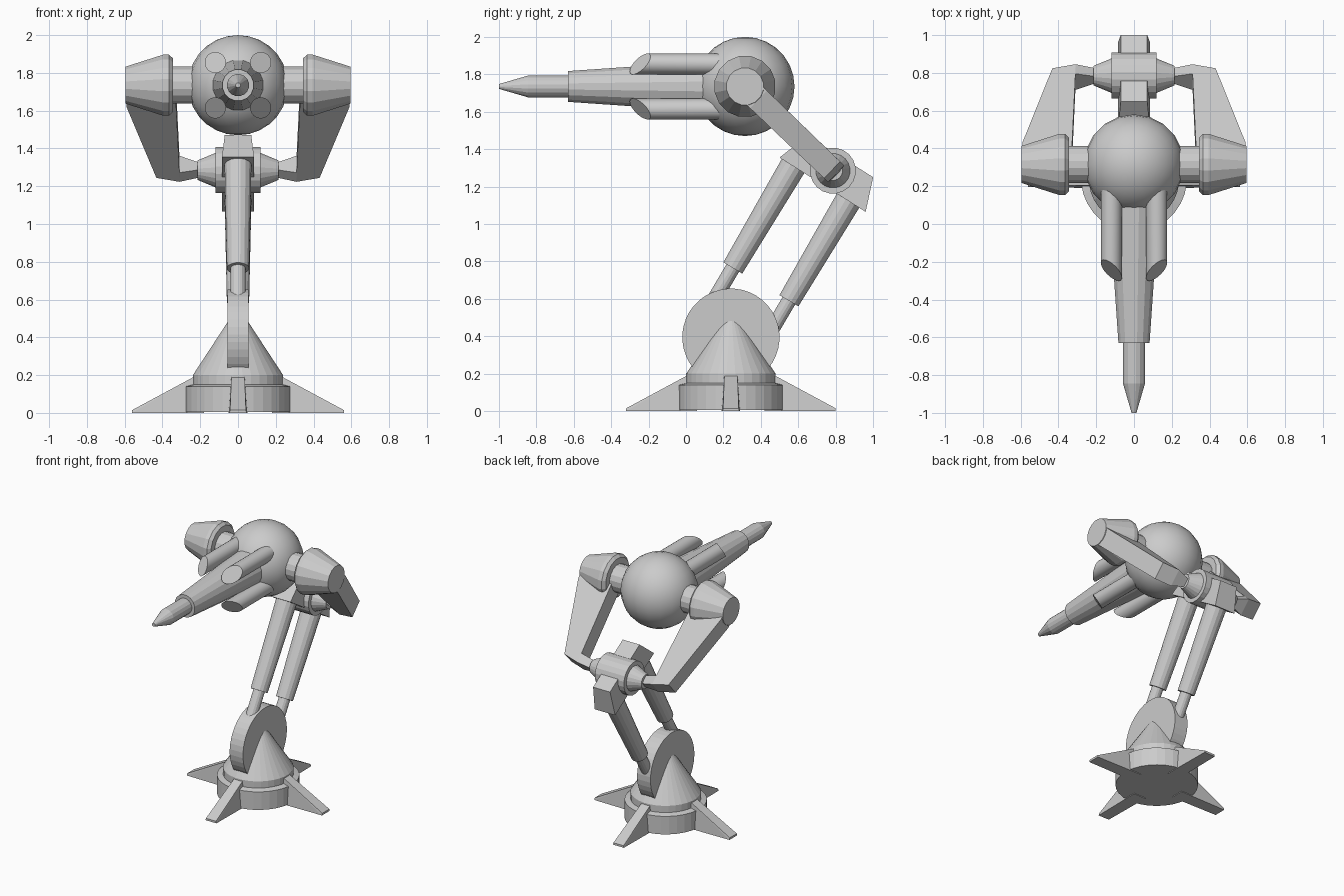
import bpy, bmesh, math
from mathutils import Vector

if "Cube" in bpy.data.objects:
    bpy.data.objects.remove(bpy.data.objects["Cube"])

grey = bpy.data.materials.new("metal_grey")
grey.diffuse_color = (0.6, 0.6, 0.6, 1)
grey.use_nodes = True
grey.node_tree.nodes["Principled BSDF"].inputs["Base Color"].default_value = grey.diffuse_color


def finish(name, bm, smooth=None):
    bmesh.ops.recalc_face_normals(bm, faces=bm.faces)
    me = bpy.data.meshes.new(name)
    bm.to_mesh(me)
    bm.free()
    me.materials.append(grey)
    ob = bpy.data.objects.new(name, me)
    bpy.context.collection.objects.link(ob)
    if smooth:
        bpy.context.view_layer.objects.active = ob
        ob.select_set(True)
        bpy.ops.object.shade_smooth_by_angle(angle=math.radians(smooth))
        ob.select_set(False)
    return ob


def lathe(name, origin, axis, profile, sides=16, smooth=None, skew=None):
    """Turn (distance, radius) pairs around an axis; skew may move each vertex."""
    bm = bmesh.new()
    rot = Vector(axis).to_track_quat('Z', 'Y')
    rings = []
    for i, (d, r) in enumerate(profile):
        ring = []
        for k in range(sides):
            a = 2 * math.pi * (k + 0.5) / sides
            p = Vector(origin) + rot @ Vector((r * math.cos(a), r * math.sin(a), d))
            ring.append(bm.verts.new(skew(i, p) if skew else p))
        rings.append(ring)
    for a, b in zip(rings, rings[1:]):
        for k in range(sides):
            n = (k + 1) % sides
            bm.faces.new((a[k], a[n], b[n], b[k]))
    bm.faces.new(rings[0])
    bm.faces.new(rings[-1])
    return finish(name, bm, smooth)


def hull(name, points):
    bm = bmesh.new()
    for p in points:
        bm.verts.new(p)
    res = bmesh.ops.convex_hull(bm, input=bm.verts)
    bmesh.ops.dissolve_limit(bm, angle_limit=0.01, verts=bm.verts, edges=bm.edges)
    return finish(name, bm)


BASE_Y = 0.24
HEAD = Vector((0, 0.315, 1.735))
HUB = Vector((0, 0.785, 1.285))

# Base drum, collar and cone
lathe("base", (0, BASE_Y, 0), (0, 0, 1),
      [(0.005, 0.28), (0.14, 0.28), (0.15, 0.24), (0.2, 0.24), (0.56, 0.003)], 32)

# Four splayed feet
for k in range(4):
    c, s = math.cos(k * math.pi / 2), math.sin(k * math.pi / 2)
    pts = []
    for r, z, w in [(0.18, 0, 0.05), (0.56, 0, 0.045), (0.56, 0.015, 0.042),
                    (0.29, 0.14, 0.036), (0.235, 0.19, 0.035), (0.18, 0.19, 0.035)]:
        pts += [(r * c - w * t * s, BASE_Y + r * s + w * t * c, z) for t in (-1, 1)]
    hull(f"foot_{k + 1}", pts)

# Upright pivot disc
lathe("pivot_disc", (-0.055, BASE_Y, 0.395), (1, 0, 0), [(0, 0.26), (0.11, 0.26)], 40)

# Two parallel pistons: thin rod and thick tapered sleeve
slope = Vector((0, 0.325, 0.55)).normalized()
for name, y, z in [("front", 0.25, 0.765), ("rear", 0.55, 0.59)]:
    lathe(name + "_piston_rod", (0, y, z), slope, [(-0.32, 0.04), (0.02, 0.04)], 16)
    lathe(name + "_piston_sleeve", (0, y, z), slope, [(0, 0.06), (0.66, 0.073)], 16)

# Trapezoid cross block joining the pistons
hull("cross_block", [(w * t, y, z) for t in (-1, 1) for w, y, z in
                     [(0.085, 0.50, 1.355), (0.085, 0.96, 1.065),
                      (0.07, 1.0, 1.25), (0.07, 0.649, 1.472)]])

# Elbow hub with tapered ends
lathe("elbow_hub", HUB, (1, 0, 0),
      [(-0.215, 0.052), (-0.12, 0.092), (-0.12, 0.123), (0.12, 0.123),
       (0.12, 0.092), (0.215, 0.052)], 20)

# Arms and shoulder pods on both sides
along = (HUB - HEAD).normalized()
across = Vector((0, -along.z, along.y))
for side, label in [(1, "right"), (-1, "left")]:
    def bar(name, pts):
        hull(name, [HEAD + Vector((side * x, 0, 0)) + along * t + across * (h * e)
                    for x, t, h in pts for e in (-1, 1)])
    bar(label + "_arm", [(0.33, 0.02, 0.065), (0.593, 0.04, 0.065), (0.59, 0.1, 0.065),
                         (0.432, 0.645, 0.062), (0.31, 0.675, 0.062), (0.31, 0.605, 0.062)])
    bar(label + "_arm_link", [(0.31, 0.675, 0.062), (0.31, 0.605, 0.062),
                              (0.205, 0.68, 0.026), (0.205, 0.62, 0.026)])
    lathe(label + "_shoulder_pod", HEAD, (side, 0, 0),
          [(0.15, 0.1), (0.345, 0.1), (0.345, 0.145), (0.365, 0.165),
           (0.395, 0.165), (0.595, 0.1)], 16)

# Round body
bm = bmesh.new()
bmesh.ops.create_uvsphere(bm, u_segments=20, v_segments=14, radius=0.265)
bmesh.ops.translate(bm, verts=bm.verts, vec=HEAD)
finish("body_sphere", bm, 40)

# Main barrel with muzzle tip
lathe("barrel", (0, 0, HEAD.z), (0, -1, 0),
      [(-0.2, 0.142), (0.63, 0.084), (0.63, 0.059), (0.845, 0.059), (1.0, 0.013)], 16)

# Four side tubes, their front ends cut at a slant facing outwards
for sx in (-1, 1):
    for sz in (-1, 1):
        def cut(i, p):
            if i:
                radial = ((p.x * sx - 0.12) + ((p.z - HEAD.z) * sz - 0.12)) * 0.7071
                p.y += radial
            return p
        lathe(f"{'upper' if sz > 0 else 'lower'}_{'right' if sx > 0 else 'left'}_tube",
              (0.12 * sx, 0, HEAD.z + 0.12 * sz), (0, -1, 0),
              [(-0.22, 0.056), (0.245, 0.056)], 20, 30, cut)
